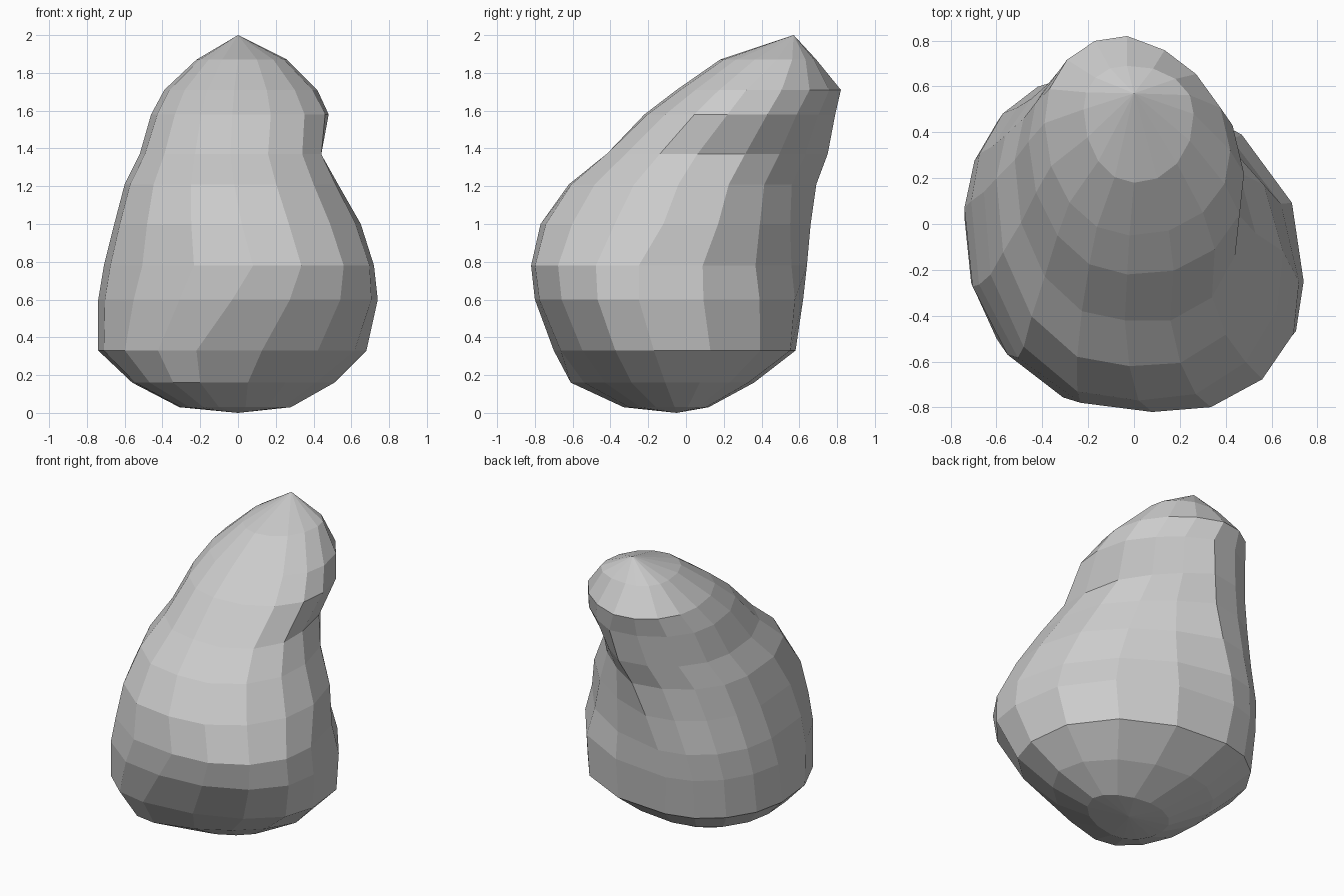
import bpy, bmesh
from math import sin, cos, pi

if "Cube" in bpy.data.objects:
    bpy.data.objects.remove(bpy.data.objects["Cube"])

# Each level: z, left (x, y), right (x, y), front (x, y), back (x, y),
# then bulge of the back-right, back-left, front-left, front-right quarters
LEVELS = [
    (0.03, (-0.31, -0.10), (0.28, -0.06), (-0.10, -0.33), (-0.03, 0.12), (0, 0, .05, -.05)),
    (0.16, (-0.56, -0.08), (0.51, -0.11), (-0.20, -0.61), (-0.15, 0.36), (.02, 0, .05, -.10)),
    (0.33, (-0.74, 0.03), (0.68, -0.17), (-0.22, -0.70), (-0.25, 0.58), (.06, -.02, .03, .01)),
    (0.60, (-0.74, 0.07), (0.74, -0.25), (-0.03, -0.80), (-0.28, 0.62), (.04, -.03, .04, .05)),
    (0.78, (-0.71, 0.10), (0.72, -0.25), (0.08, -0.82), (-0.24, 0.64), (-.02, 0, .05, .06)),
    (1.00, (-0.655, 0.14), (0.65, -0.12), (0.02, -0.77), (-0.16, 0.66), (-.08, 0, .05, .05)),
    (1.21, (-0.60, 0.20), (0.53, -0.04), (-0.02, -0.62), (-0.08, 0.69), (-.13, 0, .04, .08)),
    (1.37, (-0.52, 0.28), (0.44, 0.06), (-0.04, -0.42), (-0.02, 0.75), (-.12, 0, .03, .12)),
    (1.58, (-0.46, 0.36), (0.48, 0.22), (-0.03, -0.22), (0.02, 0.79), (-.10, .02, 0, .06)),
    (1.71, (-0.39, 0.44), (0.42, 0.32), (-0.02, -0.05), (-0.03, 0.82), (-.06, .03, 0, .03)),
    (1.87, (-0.22, 0.50), (0.26, 0.48), (0.00, 0.18), (-0.03, 0.69), (.03, .03, 0, .02)),
]
STEPS = 4  # facets per quarter


def section(left, right, front, back, bulge):
    """Lopsided oval through its four extreme points."""
    pts = []
    quarters = [(right, back), (back, left), (left, front), (front, right)]
    for q, (p, n) in enumerate(quarters):
        side, end = (p, n) if q % 2 == 0 else (n, p)
        for i in range(STEPS):
            a = i / STEPS * pi / 2
            if q % 2:
                a = pi / 2 - a
            k = bulge[q] * sin(2 * a)
            if k < 0 and q == 0:      # the hollow sits close to the back ridge
                k *= 1.3 * sin(a)
            c, s = cos(a) * (1 + k), sin(a) * (1 + k)
            pts.append((end[0] + (side[0] - end[0]) * c,
                        side[1] + (end[1] - side[1]) * s))
    return pts


# Leaning faceted boulder, lofted from bottom to top
bm = bmesh.new()
rings = [[bm.verts.new((x, y, z)) for x, y in section(*rest)]
         for z, *rest in LEVELS]
n = STEPS * 4
for lower, upper in zip(rings, rings[1:]):
    for i in range(n):
        j = (i + 1) % n
        bm.faces.new((lower[i], lower[j], upper[j], upper[i]))

# Close the rounded base and the peak
base = bm.verts.new((0.0, -0.05, 0))
peak = bm.verts.new((0, 0.57, 2))
for i in range(n):
    j = (i + 1) % n
    bm.faces.new((base, rings[0][j], rings[0][i]))
    bm.faces.new((peak, rings[-1][i], rings[-1][j]))
bmesh.ops.recalc_face_normals(bm, faces=bm.faces)

mesh = bpy.data.meshes.new("boulder")
bm.to_mesh(mesh)
bm.free()
bpy.context.collection.objects.link(bpy.data.objects.new("boulder", mesh))
